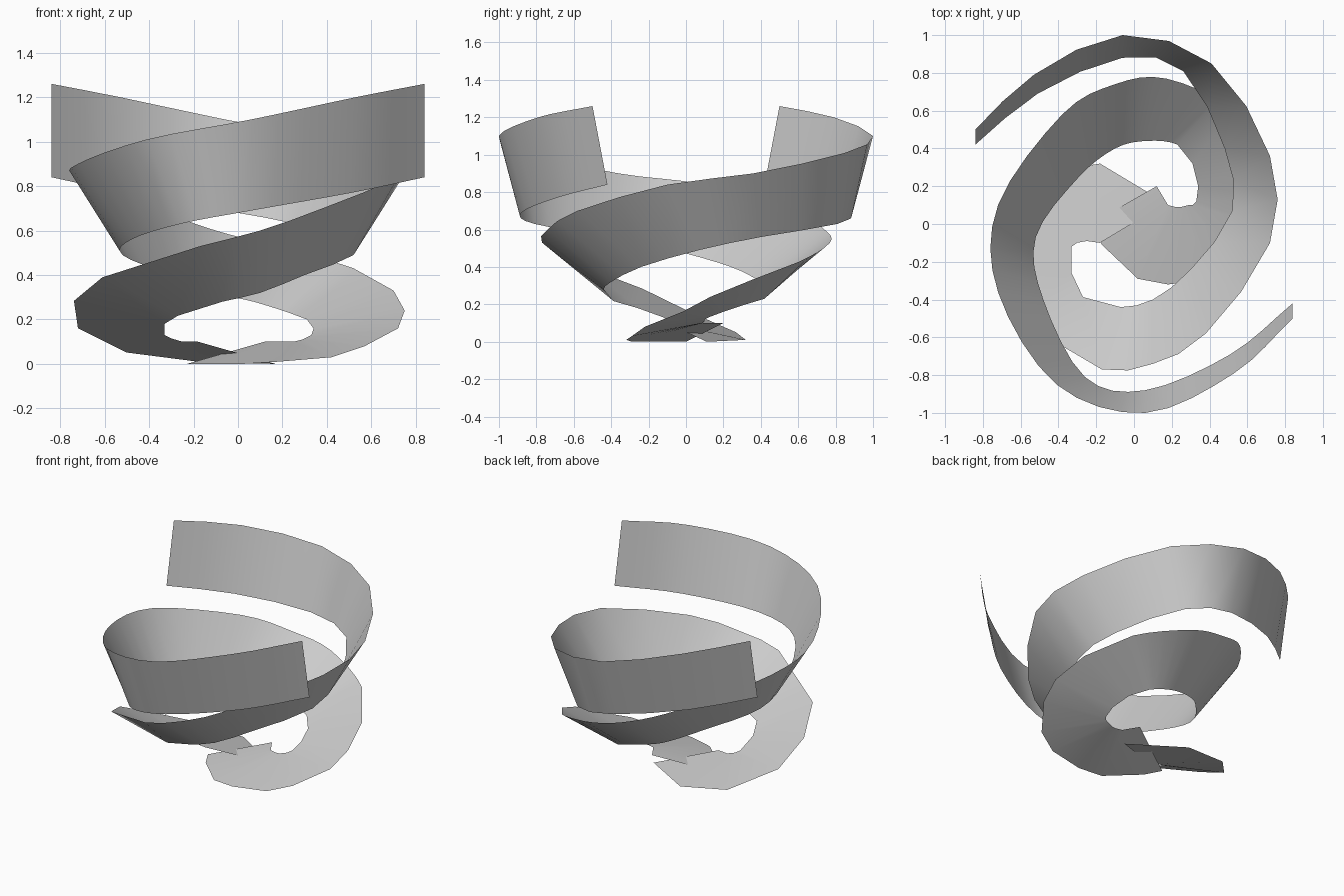
import bpy
import math
from mathutils import Matrix, Vector

default_cube = bpy.data.objects.get("Cube")
if default_cube:
    bpy.data.objects.remove(default_cube, do_unlink=True)

# One plain grey for both ribbons
grey = bpy.data.materials.new("plain grey")
grey.use_nodes = True
grey.diffuse_color = (0.6, 0.6, 0.6, 1)
grey.node_tree.nodes["Principled BSDF"].inputs["Base Color"].default_value = grey.diffuse_color

# Ribbon cross-sections in hundredths: inner/lower edge, then outer/upper edge
SECTIONS = [
    (12, 20, 10, -23, 0, 0),
    (18, 10, 10, -17, -11, 0),
    (22, 9, 10, 2, -29, 0),
    (25, 9, 10, 18, -32, 1),
    (29, 10, 11, 42, -29, 3),
    (31, 10, 12, 57, -22, 8),
    (33, 12, 13, 72, -2, 16),
    (34, 20, 16, 75, 13, 24),
    (31, 32, 20, 70, 35, 33),
    (23, 42, 23, 52, 61, 43),
    (7, 44, 28, 17, 77, 53),
    (-10, 40, 32, -10, 74, 60),
    (-30, 24, 40, -38, 58, 70),
    (-52, -7, 49, -72, 10, 84),
    (-48, -40, 56, -72, -36, 90),
    (-26, -81, 63, -41, -85, 101),
    (6, -88, 69, 6, -100, 110),
    (51, -69, 77, 53, -79, 120),
    (84, -42, 84, 84, -50, 126),
]
LAST = len(SECTIONS) - 1


def key(index):
    """Six-dimensional section vector, extended straight past either end."""
    if index < 0:
        return 2 * key(0) - key(1)
    if index > LAST:
        return 2 * key(LAST) - key(LAST - 1)
    return Vector(SECTIONS[index]) / 100


def section(t):
    """Catmull-Rom blend of the sections at position t."""
    i = min(int(math.floor(t)), LAST - 1)
    u = t - i
    a, b, c, d = (key(i + offset) for offset in (-1, 0, 1, 2))
    blend = (2 * b + (c - a) * u
             + (2 * a - 5 * b + 4 * c - d) * u ** 2
             + (3 * b - a - 3 * c + d) * u ** 3) / 2
    return Vector(blend[:3]), Vector(blend[3:])


def steps(start, stop, count):
    return [start + (stop - start) * n / count for n in range(count)]


def build_ribbon(name, stations, turn):
    """Sweep a thin sheet through the stations and turn it about the vertical."""
    spin = Matrix.Rotation(turn, 3, "Z")
    points = [spin @ p for t in stations for p in section(t)]
    faces = [(n, n + 1, n + 3, n + 2) for n in range(0, len(points) - 2, 2)]
    mesh = bpy.data.meshes.new(name)
    mesh.from_pydata(points, [], faces)
    mesh.materials.append(grey)
    ribbon = bpy.data.objects.new(name, mesh)
    bpy.context.collection.objects.link(ribbon)
    for polygon in mesh.polygons:
        polygon.use_smooth = True
    return ribbon


# Finely divided ribbon, and its coarser partner turned half way round
build_ribbon("fine_spiral_ribbon", steps(0, 9, 9) + steps(9, LAST, 36) + [LAST], 0)
build_ribbon("coarse_spiral_ribbon",
             [1, 3, 4.5, 6, 7.5, 8.6] + steps(10, LAST, 16) + [LAST], math.pi)
